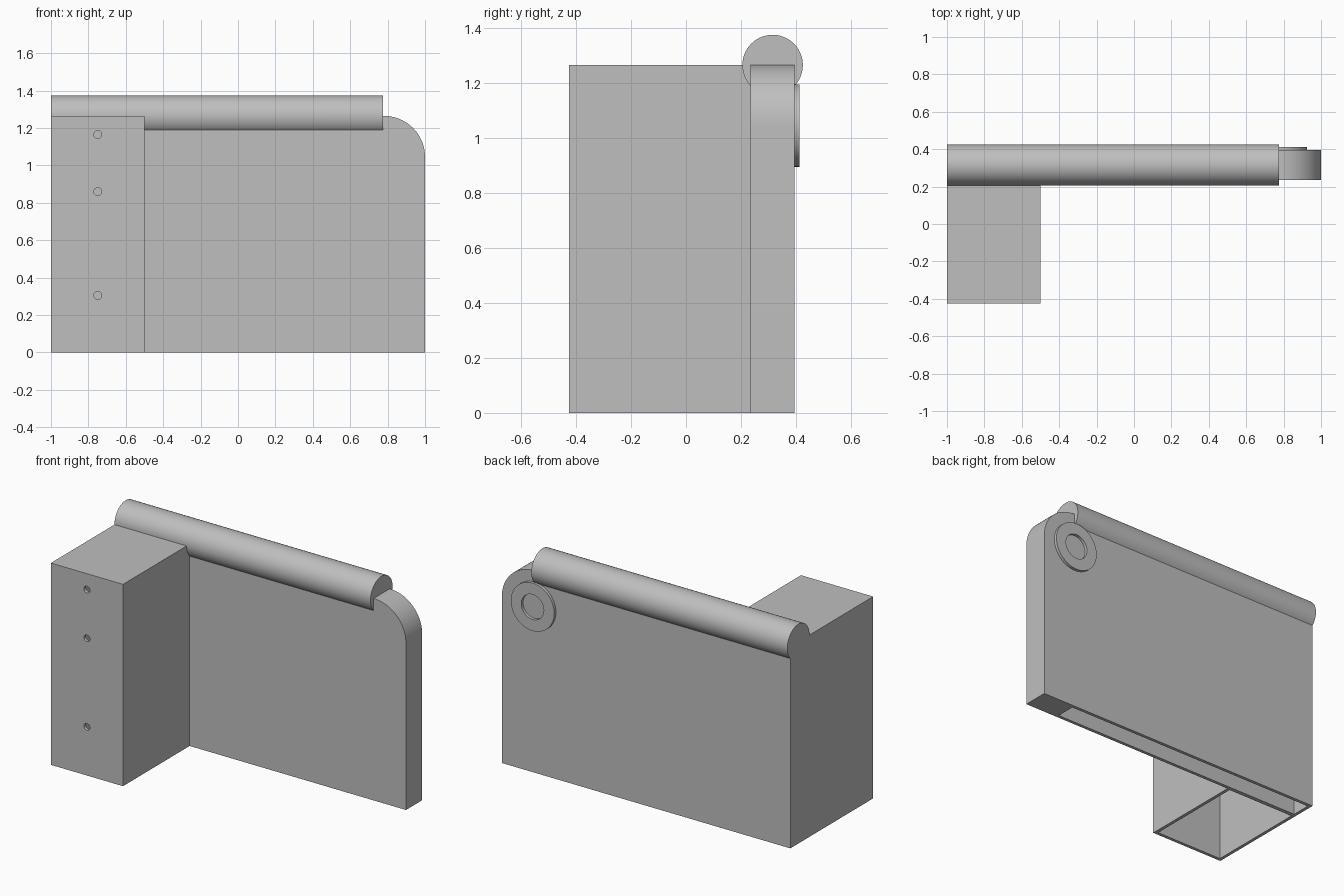
import bpy, bmesh
from math import sin, cos, pi, radians

cube = bpy.data.objects.get("Cube")
if cube:
    bpy.data.objects.remove(cube, do_unlink=True)

grey = bpy.data.materials.new("plain grey")
grey.use_nodes = True
grey.diffuse_color = (0.52, 0.52, 0.52, 1)
grey.node_tree.nodes["Principled BSDF"].inputs["Base Color"].default_value = (0.52, 0.52, 0.52, 1)

FRONT, BACK, TOP = 0.235, 0.395, 1.265   # panel faces and top height
END, ROUND, WALL = 0.775, 0.22, 0.02     # rail end, corner radius, wall thickness


def finish(name, bm):
    bmesh.ops.recalc_face_normals(bm, faces=bm.faces)
    mesh = bpy.data.meshes.new(name)
    bm.to_mesh(mesh)
    bm.free()
    mesh.materials.append(grey)
    ob = bpy.data.objects.new(name, mesh)
    bpy.context.collection.objects.link(ob)
    return ob


def prism(name, points, axis, start, end):
    """Extrude a closed 2D outline along x ('X') or y ('Y')."""
    bm = bmesh.new()
    place = (lambda a, b: (start, a, b)) if axis == 'X' else (lambda a, b: (a, start, b))
    face = bm.faces.new([bm.verts.new(place(a, b)) for a, b in points])
    move = (end - start, 0, 0) if axis == 'X' else (0, end - start, 0)
    new = bmesh.ops.extrude_face_region(bm, geom=[face])["geom"]
    bmesh.ops.translate(bm, vec=move, verts=[v for v in new if isinstance(v, bmesh.types.BMVert)])
    return finish(name, bm)


def block(name, x0, x1, y0, y1, z0, z1):
    return prism(name, [(x0, z0), (x1, z0), (x1, z1), (x0, z1)], 'Y', y0, y1)


def arc(cx, cz, r, a0, a1, n):
    return [(cx + r * cos(a0 + (a1 - a0) * i / n), cz + r * sin(a0 + (a1 - a0) * i / n))
            for i in range(n + 1)]


def circle(cx, cz, r, n=64):
    return arc(cx, cz, r, 0, 2 * pi, n)[:-1]


def boolean(ob, tool, operation, remove=True):
    mod = ob.modifiers.new("cut", 'BOOLEAN')
    mod.operation, mod.solver, mod.object = operation, 'EXACT', tool
    bpy.context.view_layer.objects.active = ob
    bpy.ops.object.modifier_apply(modifier=mod.name)
    if remove:
        bpy.data.objects.remove(tool, do_unlink=True)


def smooth(ob):
    bpy.ops.object.select_all(action='DESELECT')
    ob.select_set(True)
    bpy.context.view_layer.objects.active = ob
    bpy.ops.object.shade_smooth_by_angle(angle=radians(30))


# Upright panel with one rounded corner, joined to the deep box at its end
outline = [(-1, 0), (1, 0)] + arc(1 - ROUND, TOP - ROUND, ROUND, 0, pi / 2, 24) + [(-1, TOP)]
housing = prism("housing", outline, 'Y', FRONT, BACK)
boolean(housing, block("box", -1, -0.5, -0.425, FRONT + 0.05, 0, TOP), 'UNION')

# Round rail along the top edge, fitted over the housing
rail = prism("top_rail", circle(0.315, TOP, 0.11), 'X', -1, END)
boolean(rail, housing, 'DIFFERENCE', remove=False)

# Hollows open at the bottom
boolean(housing, block("box_hollow", -1 + WALL, -0.5 - WALL, -0.425 + WALL, FRONT - 0.005,
                       -0.1, TOP - WALL), 'DIFFERENCE')
boolean(housing, block("panel_hollow", -1 + WALL, END, FRONT + WALL, BACK - WALL,
                       -0.1, 1.15), 'DIFFERENCE')

# Mounting holes through the front of the box
for z in (1.165, 0.86, 0.305):
    boolean(housing, prism("hole", circle(-0.75, z, 0.021, 32), 'Y', -0.5, -0.39), 'DIFFERENCE')

# Flat ring on the back, concentric with the rounded corner
ring = prism("back_ring", circle(END, TOP - ROUND, 0.15), 'Y', BACK, BACK + 0.018)
boolean(ring, prism("ring_hole", circle(END, TOP - ROUND, 0.078), 'Y', 0.3, 0.5), 'DIFFERENCE')

for part in (housing, rail, ring):
    smooth(part)
